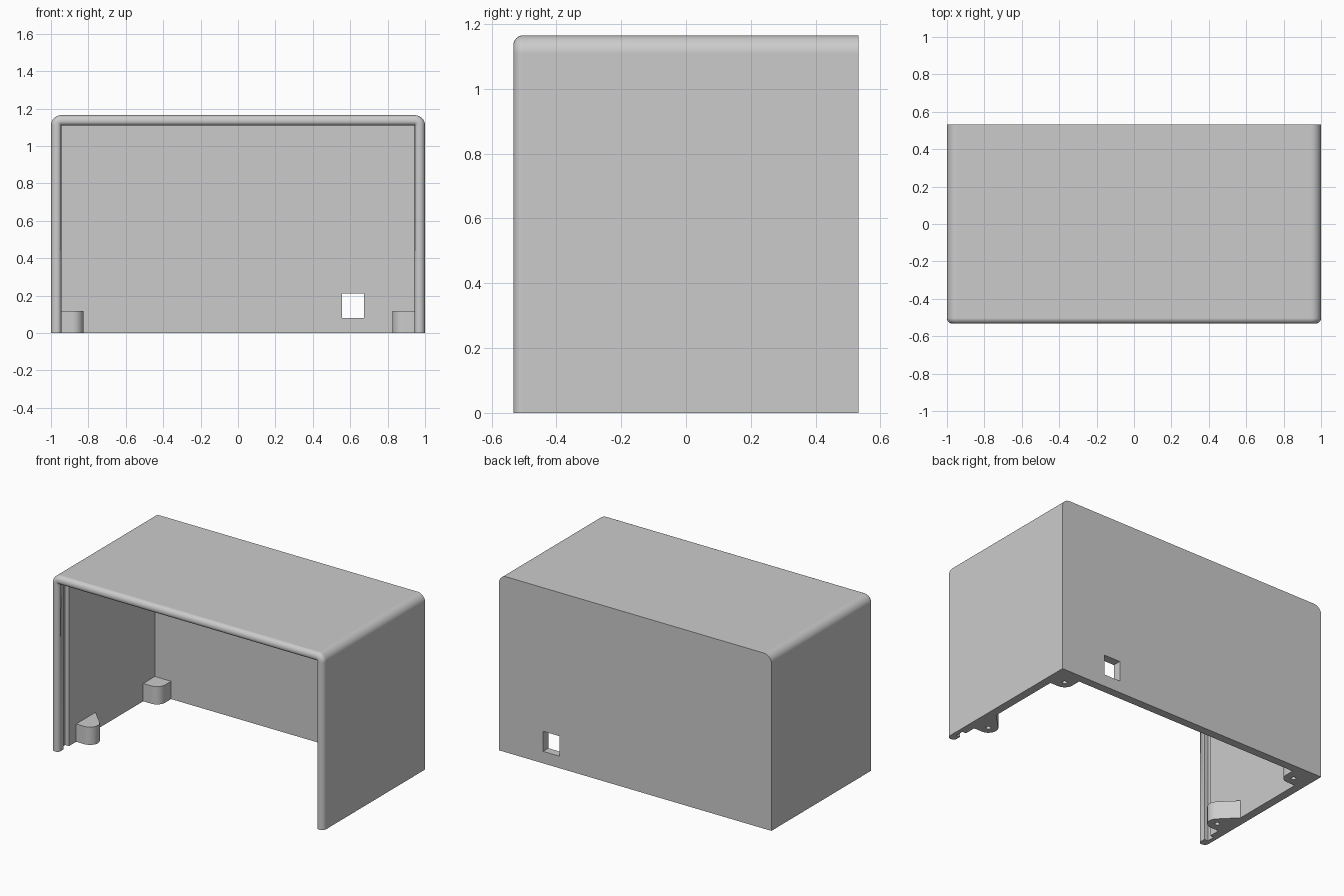
import bpy, bmesh, math
from mathutils import Vector

W, D, H = 1.0, 0.533, 1.165     # half width, half depth, height
R = 0.055                       # corner radius and wall thickness
T = R / 2                       # depth of the panel groove
IN = W - R                      # inner face of the side walls

cube = bpy.data.objects.get("Cube")
if cube:
    bpy.data.objects.remove(cube, do_unlink=True)

grey = bpy.data.materials.new("grey plastic")
grey.use_nodes = True
GREY = (0.6, 0.6, 0.6, 1)
grey.diffuse_color = GREY
grey.node_tree.nodes["Principled BSDF"].inputs["Base Color"].default_value = GREY


def make_object(name, bm):
    bmesh.ops.recalc_face_normals(bm, faces=bm.faces)
    mesh = bpy.data.meshes.new(name)
    bm.to_mesh(mesh)
    bm.free()
    obj = bpy.data.objects.new(name, mesh)
    bpy.context.collection.objects.link(obj)
    mesh.materials.append(grey)
    return obj


def select(obj):
    bpy.ops.object.select_all(action='DESELECT')
    obj.select_set(True)
    bpy.context.view_layer.objects.active = obj


def cut(obj, cutter):
    mod = obj.modifiers.new("cut", 'BOOLEAN')
    mod.operation, mod.solver, mod.object = 'DIFFERENCE', 'EXACT', cutter
    select(obj)
    bpy.ops.object.modifier_apply(modifier=mod.name)
    bpy.data.objects.remove(cutter, do_unlink=True)


def smooth(obj):
    select(obj)
    bpy.ops.object.shade_smooth_by_angle(angle=math.radians(30))
    obj.modifiers.new("flat faces", 'WEIGHTED_NORMAL').keep_sharp = True


def arc(cx, cy, r, a0, a1, n):
    steps = [math.radians(a0 + (a1 - a0) * i / n) for i in range(n + 1)]
    return [(cx + r * math.cos(a), cy + r * math.sin(a)) for a in steps]


def arch(inset):
    """Upside-down U, moved inward by inset, with rounded top corners."""
    r = max(R - inset, 0)
    cx, cz = W - inset - r, H - inset - r
    right = [(W - inset, 0)] + arc(cx, cz, r, 0, 90, 10)
    return right + [(-x, z) for x, z in reversed(right)]


# Wall section as (inset, y): outside, round front lip, panel groove, inside
OUTER, INNER = 0.03, 0.022
section = [(0, D)]
section += arc(OUTER, OUTER - D, OUTER, 180, 270, 8)
section += arc(R - INNER, INNER - D, INNER, 270, 360, 8)
section += [(R, R - D), (T, R - D), (T, 2 * R - D), (R, 2 * R - D), (R, D - R)]

# Shell: sweep the section along the arch, then close the back and the bottom
bm = bmesh.new()
rows = [[bm.verts.new((x, y, z)) for x, z in arch(d)] for d, y in section]
for a, b in zip(rows, rows[1:]):
    for i in range(len(a) - 1):
        bm.faces.new((a[i], a[i + 1], b[i + 1], b[i]))
bm.faces.new(rows[0])
bm.faces.new(rows[-1])
bm.faces.new([r[0] for r in rows] + [r[-1] for r in reversed(rows)])
bmesh.ops.remove_doubles(bm, verts=bm.verts, dist=1e-5)
shell = make_object("shell", bm)

# Cable opening in the back wall
bm = bmesh.new()
bmesh.ops.create_cube(bm, size=1)
bmesh.ops.scale(bm, verts=bm.verts, vec=(0.118, 0.3, 0.133))
bmesh.ops.translate(bm, verts=bm.verts, vec=(0.616, D, 0.146))
cut(shell, make_object("opening_cutter", bm))
smooth(shell)


def boss(name, side, outline, hole_y):
    """Screw boss standing on the bottom edge, with a blind hole from below."""
    bm = bmesh.new()
    face = bm.faces.new([bm.verts.new((side * x, y, 0)) for x, y in outline])
    top = bmesh.ops.extrude_face_region(bm, geom=[face])["geom"]
    bmesh.ops.translate(bm, vec=Vector((0, 0, 0.118)),
                        verts=[g for g in top if isinstance(g, bmesh.types.BMVert)])
    obj = make_object(name, bm)
    bm = bmesh.new()
    bmesh.ops.create_cone(bm, cap_ends=True, segments=24, radius1=0.015,
                          radius2=0.015, depth=0.18)
    bmesh.ops.translate(bm, verts=bm.verts, vec=(side * HX, hole_y, 0))
    cut(obj, make_object("hole_cutter", bm))
    smooth(obj)


# Screw bosses: wedge shaped at the front, square in the back corners
HX, FRONT, BACK, BR = 0.885, -0.288, 0.415, 0.059
round_front = arc(HX, FRONT, BR, 270, 135, 12)
tip_x, tip_y = round_front[-1]
front_outline = [(IN, FRONT - BR)] + round_front + [(IN, tip_y + IN - tip_x)]
back_outline = ([(IN, BACK - BR)] + arc(HX, BACK, BR, 270, 180, 8)
                + [(HX - BR, D - R), (IN, D - R)])
for side, word in ((1, "left"), (-1, "right")):
    boss("front_boss_" + word, side, front_outline, FRONT)
    boss("back_boss_" + word, side, back_outline, BACK)
